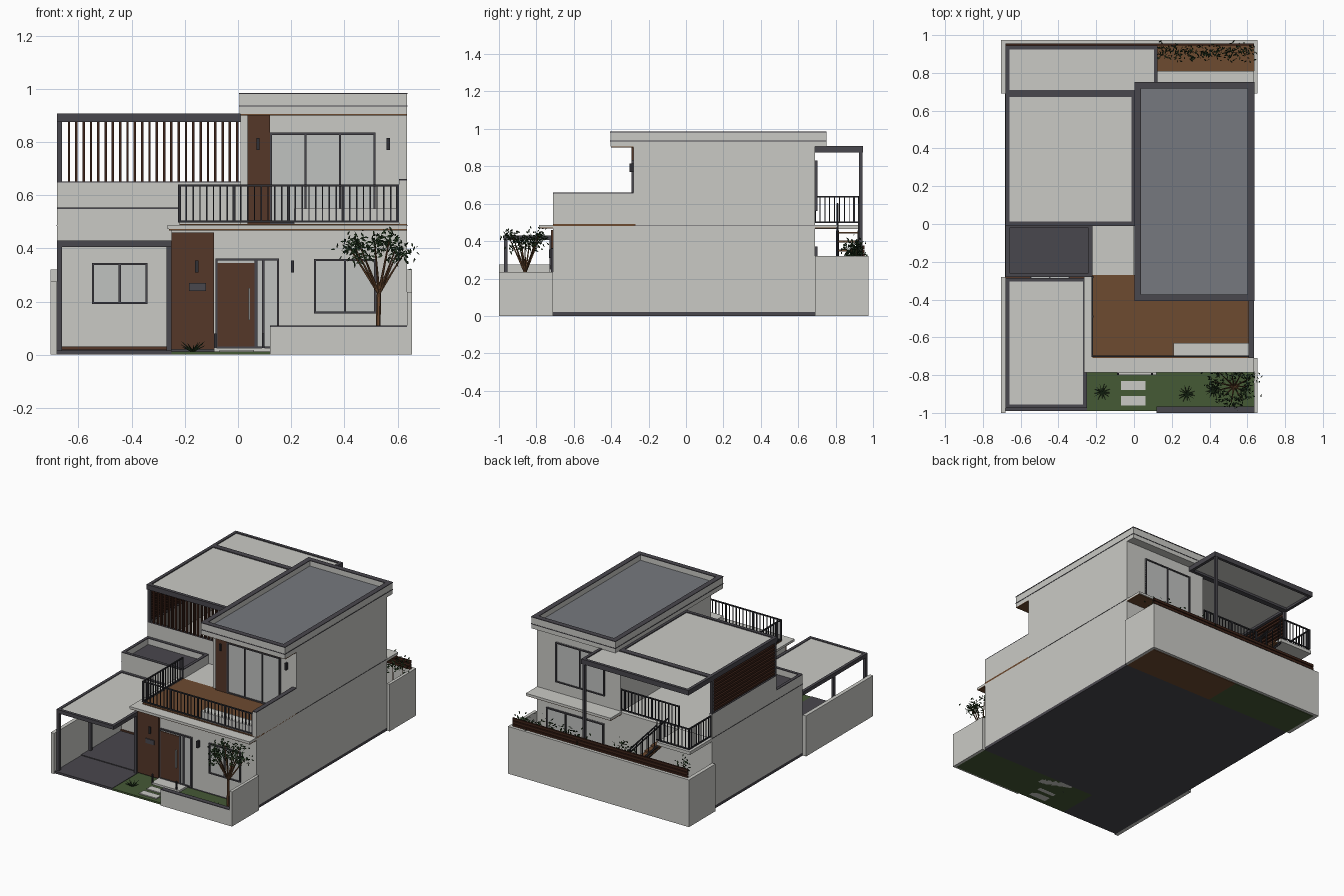
import bpy, bmesh, math, random
from mathutils import Vector, Matrix

cube = bpy.data.objects.get("Cube")
if cube:
    bpy.data.objects.remove(cube, do_unlink=True)
random.seed(4)


def material(name, *rgb):
    mat = bpy.data.materials.new(name)
    mat.use_nodes = True
    mat.diffuse_color = (*rgb, 1)
    mat.node_tree.nodes["Principled BSDF"].inputs["Base Color"].default_value = (*rgb, 1)
    return mat


PLASTER = material("pale plaster", .59, .59, .56)
FRAME = material("charcoal frame", .066, .063, .074)
ROOF = material("grey roofing", .18, .19, .21)
DECK = material("warm timber", .155, .07, .03)
PANEL = material("dark timber panel", .09, .038, .022)
SLAT = material("deep brown slat", .045, .016, .009)
METAL = material("black metal", .03, .03, .036)
GLASS = material("pale glass", .53, .54, .53)
GRASS = material("lawn green", .06, .1, .036)
LEAF = material("leaf green", .022, .05, .018)

# Shared planes: left, right, front, back, recessed front, upper floor level
L, R, F, B, M, UP = -.68, .635, -.71, .69, -.28, .48
WEST, EAST, SOUTH, NORTH = -.705, .655, -1, .975   # plot edges
TOP, EAVE = .985, .905                             # tall roof


def finish(name, bm, mat):
    mesh = bpy.data.meshes.new(name)
    bm.to_mesh(mesh)
    bm.free()
    mesh.materials.append(mat)
    obj = bpy.data.objects.new(name, mesh)
    bpy.context.collection.objects.link(obj)
    return obj


def boxes(name, mat, *bounds):
    """One object from boxes given as (x0, x1, y0, y1, z0, z1)."""
    bm = bmesh.new()
    for x0, x1, y0, y1, z0, z1 in bounds:
        place = Matrix.Translation(((x0 + x1) / 2, (y0 + y1) / 2, (z0 + z1) / 2))
        size = Matrix.Diagonal((x1 - x0, y1 - y0, z1 - z0, 1))
        bmesh.ops.create_cube(bm, size=1, matrix=place @ size)
    return finish(name, bm, mat)


def ring(name, mat, x0, x1, y0, y1, z0, z1, t):
    """Rectangular rim of thickness t."""
    return boxes(name, mat, (x0, x1, y0, y0 + t, z0, z1), (x0, x1, y1 - t, y1, z0, z1),
                 (x0, x0 + t, y0 + t, y1 - t, z0, z1), (x1 - t, x1, y0 + t, y1 - t, z0, z1))


def window(name, x0, x1, z0, z1, y, out, panes):
    """Framed window on a wall at y, facing out (-1 front, 1 back)."""
    t = .008
    near, far = sorted((y, y + out * .012))
    bars = [(x0, x1, near, far, z, z + t) for z in (z0, z1 - t)]
    for i in range(panes + 1):
        x = x0 + (x1 - x0 - t) * i / panes
        bars.append((x, x + t, near, far, z0, z1))
    boxes(name + "_frame", FRAME, *bars)
    near, far = sorted((y, y + out * .005))
    boxes(name + "_glass", GLASS, (x0, x1, near, far, z0, z1))


def railing(name, x0, x1, y0, y1, z0, z1):
    """Straight balustrade along x or y."""
    h = .004
    parts = [(x0 - h, x1 + h, y0 - h, y1 + h, z, z + .008) for z in (z0, z1 - .008)]
    count = max(2, round(max(x1 - x0, y1 - y0) / .026))
    for i in range(count + 1):
        x, y = x0 + (x1 - x0) * i / count, y0 + (y1 - y0) * i / count
        w = .005 if i % 8 == 0 else .0025
        parts.append((x - w, x + w, y - w, y + w, z0, z1))
    boxes(name, METAL, *parts)


def rod(bm, a, b, r0, r1):
    a, b = Vector(a), Vector(b)
    turn = (b - a).to_track_quat('Z', 'Y').to_matrix().to_4x4()
    bmesh.ops.create_cone(bm, segments=6, radius1=r0, radius2=r1, cap_ends=True,
                          depth=(b - a).length, matrix=Matrix.Translation((a + b) / 2) @ turn)


def scatter(bm, centre, spread, count):
    """Small diamond leaves around a point."""
    for _ in range(count):
        p = Vector(centre) + Vector([random.gauss(0, s) for s in spread])
        u = Vector([random.uniform(-1, 1) for _ in range(3)]).normalized()
        v = u.orthogonal().normalized()
        corners = (p + u * .011, p + v * .005, p - u * .011, p - v * .005)
        bm.faces.new([bm.verts.new(c) for c in corners])


# Ground and plot walls
boxes("foundation", FRAME, (L, R, F, B, 0, .02), (L, -.25, -.99, F, 0, .015))
boxes("lawn", GRASS, (-.25, R, -.99, F, 0, .012), (L, -.04, B, .95, 0, .012))
boxes("rear_deck", DECK, (-.04, R, B, .95, 0, .02))
boxes("plot_walls", PLASTER, (WEST, L, SOUTH, M, 0, .275), (R, EAST, SOUTH, F, 0, .235),
      (WEST, L, B, NORTH, 0, .32), (R, EAST, B, NORTH, 0, .32), (L, R, .955, NORTH, 0, .32))
boxes("front_garden_wall", PLASTER, (.12, R, SOUTH, -.97, 0, .105))
boxes("front_garden_wall_cap", FRAME, (.12, R, SOUTH, -.967, .105, .11))
boxes("porch_and_stepping_slabs", PLASTER, (-.09, .12, -.8, F, 0, .025),
      *[(-.07, .06, y, y + .05, 0, .018) for y in (-.88, -.96)])
boxes("rear_fence", SLAT, *[(L, R, .945, .955, z, z + .017) for z in (.315, .337, .359)])

# Ground floor
boxes("ground_floor_walls", PLASTER, (-.25, R, F, B, .02, UP), (L, -.25, M, B, .02, UP))
boxes("carport_skirting", PANEL, (L, -.25, M - .006, M, .015, .03))
boxes("entrance_timber_panel", PANEL, (-.25, -.09, F - .012, F, .02, .46))
boxes("front_door", PANEL, (-.077, .065, F - .009, F, .027, .345))
window("entrance", -.085, .155, .022, .362, F, -1, 1)
boxes("door_posts", FRAME, (.063, .073, F - .013, F, .027, .355),
      (.09, .1, F - .013, F, .027, .355))
boxes("door_handle", GLASS, (.04, .046, F - .02, F, .13, .25))
boxes("letter_box", FRAME, (-.185, -.12, F - .018, F, .24, .27))
window("living_room_window", .285, .52, .155, .36, F, -1, 2)
window("carport_window", -.55, -.34, .19, .345, M, -1, 2)
window("rear_sliding_door", .13, .56, .03, .37, B, 1, 3)
boxes("wall_lamps", METAL, *[(x - .006, x + .006, y - .022, y, z, z + .045) for x, y, z in
      ((-.155, F, .31), (.205, F, .31), (.075, M, .77), (.565, M, .77))])
boxes("path_lamps", METAL, *[(x - .005, x + .005, -.8, -.79, 0, .08) for x in (-.085, .095)])

# Carport
ring("carport_roof_frame", FRAME, L, -.25, -.975, -.285, .405, .43, .02)
boxes("carport_roof_panel", PLASTER, (-.66, -.27, -.955, -.3, .415, .426))
boxes("carport_posts", FRAME, *[(x, x + .018, y, y + .018, .01, .41) for x, y in
      ((L, -.972), (L, -.63), (-.268, -.73))])

# Projecting canopies with timber soffits
boxes("canopies", PLASTER, (-.265, R, -.785, F, .472, .487), (-.265, -.22, F, M, .472, .487),
      (0, R, B, .81, .472, .487))
boxes("canopy_soffits", DECK, (-.26, R, -.78, F, .467, .472), (0, R, B, .805, .467, .472))

# Small roof terrace over the carport side
ring("low_roof_parapet", PLASTER, L, -.22, M, 0, UP, .548, .02)
ring("low_roof_cap", FRAME, L, -.22, M, 0, .548, .553, .02)
boxes("low_roof_floor", FRAME, (-.66, -.24, -.26, -.02, UP, .51))

# Balcony
boxes("balcony_deck", DECK, (-.22, R, F, -.27, UP, .492))
boxes("balcony_side_floor", PLASTER, (-.22, 0, -.27, 0, UP, .49))
boxes("balcony_planter", PLASTER, (.21, .605, -.7, -.63, .49, .55))
boxes("balcony_side_wall", PLASTER, (.605, R, F, M, UP, .655))
boxes("balcony_wall_cap", FRAME, (.605, R, F, M, .655, .66))
railing("balcony_front_railing", -.22, .6, -.7, -.7, .497, .64)
railing("balcony_left_railing", -.22, -.22, -.7, M, .497, .64)

# Upper room
boxes("upper_room_walls", PLASTER, (.01, R, M, B, UP, EAVE))
boxes("upper_timber_panel", PANEL, (.035, .12, M - .012, M, .49, EAVE))
window("balcony_door", .12, .517, .492, .835, M, -1, 3)
window("rear_bedroom_window", .125, .49, .56, .83, B, 1, 2)
boxes("floor_joints", FRAME, (R, R + .002, M, B, .484, .487), (L - .002, L, M, B, .484, .487))

# Tall roof with a sunken top
boxes("tall_roof_slab", PLASTER, (.005, R, -.405, .75, EAVE, .93))
ring("tall_roof_parapet", PLASTER, .005, R, -.405, .75, .93, .98, .03)
ring("tall_roof_cap", FRAME, .003, R + .002, -.407, .752, .98, TOP, .035)
ring("tall_roof_trim", FRAME, .003, R + .002, -.407, .752, .933, .938, .02)
boxes("tall_roof_floor", ROOF, (.03, .61, -.38, .72, .93, .945))
boxes("tall_roof_soffit", DECK, (.01, R, -.4, M, .9, EAVE))

# Covered terrace with slatted screens
boxes("terrace_parapet", PLASTER, (L, .01, 0, .02, UP, .648), (L, -.66, .02, B, UP, .648))
boxes("terrace_parapet_cap", FRAME, (L, .01, 0, .02, .648, .652), (L, -.66, .02, B, .648, .652))
ring("terrace_roof_frame", FRAME, L, .01, -.01, .695, .875, .908, .022)
ring("rear_roof_frame", FRAME, L, .125, B, .945, .875, .908, .02)
boxes("terrace_roof_panels", PLASTER, (-.66, 0, .01, .68, .89, .902),
      (-.66, .11, .7, .93, .89, .902))
boxes("terrace_posts", FRAME, (L, -.662, 0, .018, .65, .88), (L, -.662, .67, B, .65, .88),
      (.1, .118, .925, .943, .02, .88))
boxes("front_screen_slats", SLAT, *[(x, x + .009, 0, .018, .65, .88) for x in
      [-.64 + i * .0275 for i in range(24)]])
boxes("side_screen_slats", SLAT, *[(L, -.667, .018, .67, z, z + .014) for z in
      [.66 + i * .024 for i in range(9)]])

# Rear landing, stair and railings
boxes("stair_landing", PLASTER, (L, -.43, B, .93, .465, .487))
railing("terrace_rear_railing", -.43, 0, B, B, .497, .64)
railing("landing_rear_railing", L + .01, -.43, .925, .925, .497, .64)
railing("landing_side_railing", L + .01, L + .01, B, .925, .497, .64)
steps = 9
boxes("stair_treads", DECK, *[(-.43 + i * .045, -.38 + i * .045, .81, .925, z, z + .01)
      for i, z in enumerate([.44 - n * .048 for n in range(steps)])])
stringers = bmesh.new()
for y in (.81, .925):
    rod(stringers, (-.43, y, .455), (-.03, y, .025), .008, .008)
    rod(stringers, (-.43, y, .6), (-.03, y, .17), .005, .005)
    for i in range(steps):
        x, z = -.41 + i * .045, .435 - i * .048
        rod(stringers, (x, y, z), (x, y, z + .145), .003, .003)
finish("stair_stringers_and_rails", stringers, METAL)

# Front tree
wood, leaves = bmesh.new(), bmesh.new()
base, fork = Vector((.525, -.86, .01)), Vector((.53, -.86, .23))
rod(wood, base, fork, .01, .008)
for i in range(11):
    a, r = i * math.tau / 11, random.uniform(.05, .12)
    tip = fork + Vector((math.cos(a) * r, math.sin(a) * r * .8, random.uniform(.14, .21)))
    rod(wood, fork, tip, .006, .002)
    scatter(leaves, tip, (.022, .02, .018), 34)
finish("tree_branches", wood, DECK)
finish("tree_leaves", leaves, LEAF)

# Rear shrubs
stems, leaves = bmesh.new(), bmesh.new()
spots = [(.15 + i * .075, .91) for i in range(7)] + [(-.12, .88), (-.2, .9), (-.6, .88)]
for x, y in spots:
    rod(stems, (x, y, .01), (x, y, .36), .004, .002)
    scatter(leaves, (x, y, .34), (.025, .022, .03), 45)
finish("shrub_stems", stems, DECK)
finish("shrub_leaves", leaves, LEAF)

# Spiky ground plants
spikes = bmesh.new()
for x, y in ((-.17, -.89), (.28, -.9), (.42, -.88)):
    for i in range(14):
        a, lift = i * 2.4, random.uniform(.015, .04)
        tip = (x + math.cos(a) * .045, y + math.sin(a) * .045, .012 + lift)
        rod(spikes, (x, y, .012), tip, .004, .0005)
finish("spiky_plants", spikes, LEAF)
